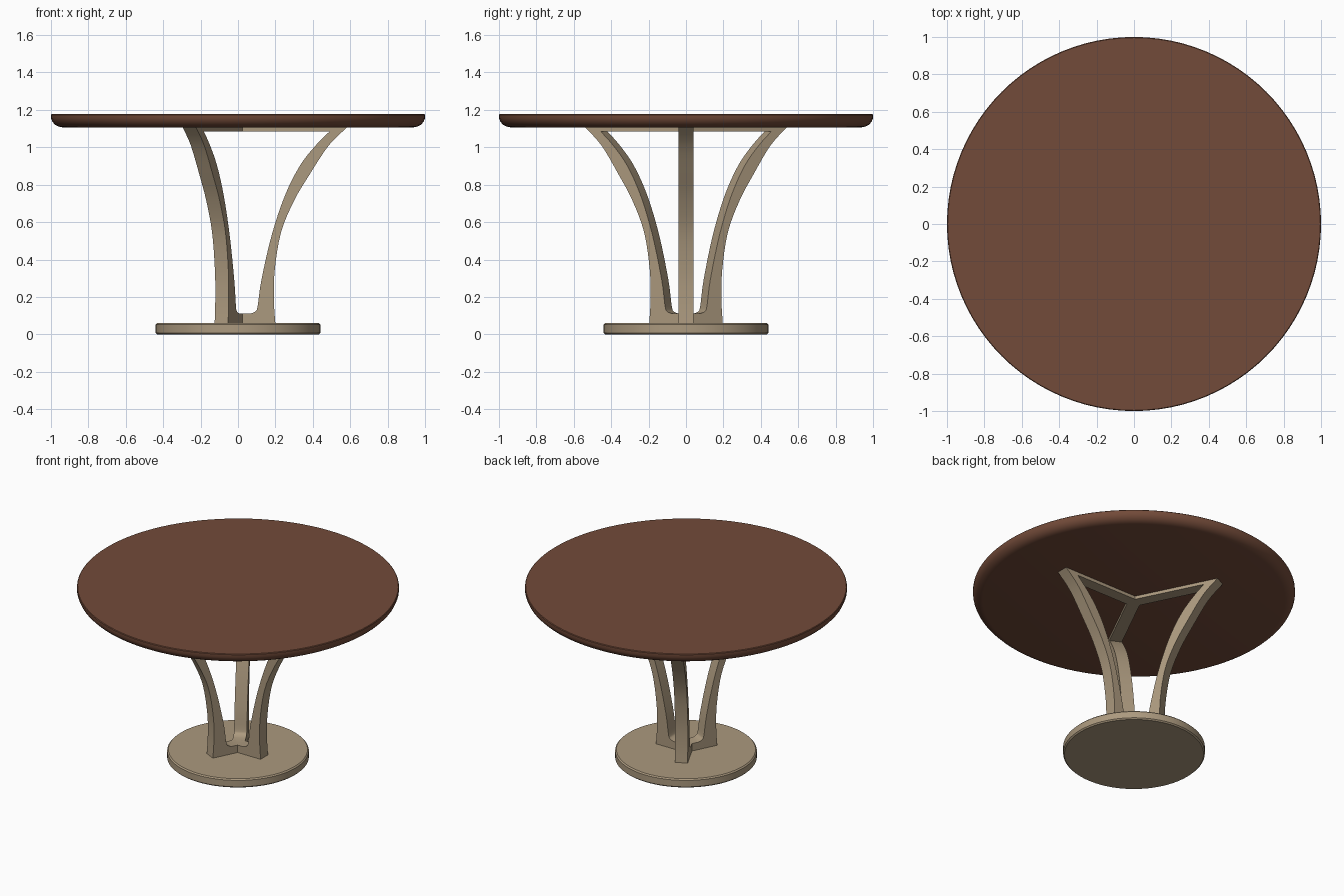
import bpy, bmesh, math
from mathutils import Matrix

cube = bpy.data.objects.get("Cube")
if cube:
    bpy.data.objects.remove(cube, do_unlink=True)


def make_material(name, rgb):
    mat = bpy.data.materials.new(name)
    mat.use_nodes = True
    mat.diffuse_color = (*rgb, 1)
    bsdf = mat.node_tree.nodes["Principled BSDF"]
    bsdf.inputs["Base Color"].default_value = (*rgb, 1)
    bsdf.inputs["Roughness"].default_value = 0.6
    return mat


wood = make_material("brown wood", (0.171, 0.070, 0.041))
beige = make_material("beige lacquer", (0.41, 0.32, 0.21))


def add_object(name, bm, mat, angle=30):
    bmesh.ops.recalc_face_normals(bm, faces=bm.faces)
    mesh = bpy.data.meshes.new(name)
    bm.to_mesh(mesh)
    bm.free()
    mesh.materials.append(mat)
    obj = bpy.data.objects.new(name, mesh)
    bpy.context.collection.objects.link(obj)
    bpy.ops.object.select_all(action="DESELECT")
    obj.select_set(True)
    bpy.context.view_layer.objects.active = obj
    bpy.ops.object.shade_smooth_by_angle(angle=math.radians(angle))
    return obj


def lathe(name, profile, mat, steps=96):
    """Stack rings of a (radius, z) profile and cap both ends."""
    bm = bmesh.new()
    rings = []
    for r, z in profile:
        rings.append([bm.verts.new((r * math.cos(math.tau * i / steps),
                                    r * math.sin(math.tau * i / steps), z))
                      for i in range(steps)])
    for low, high in zip(rings, rings[1:]):
        for i in range(steps):
            j = (i + 1) % steps
            bm.faces.new((low[i], low[j], high[j], high[i]))
    bm.faces.new(rings[0])
    bm.faces.new(rings[-1])
    return add_object(name, bm, mat)


def smooth_path(points, steps=4):
    """Catmull-Rom curve through the points."""
    pts = [points[0]] + points + [points[-1]]
    path = []
    for a, b, c, d in zip(pts, pts[1:], pts[2:], pts[3:]):
        for s in range(steps):
            t = s / steps
            path.append(tuple(
                0.5 * (2 * q + (r - p) * t + (2 * p - 5 * q + 4 * r - w) * t * t
                       + (3 * q - p - 3 * r + w) * t ** 3)
                for p, q, r, w in zip(a, b, c, d)))
    return path + [points[-1]]


# Round top with an undercut, rounded lower edge
lathe("table_top", [(0.94, 1.107), (0.96, 1.111), (0.978, 1.121), (0.992, 1.136),
                    (1.0, 1.155), (1.0, 1.174), (0.996, 1.178)], wood)

# Round foot plate with softened edges
lathe("base_plate", [(0.432, 0), (0.44, 0.008), (0.44, 0.052), (0.432, 0.06)], beige)

# Flared leg: outer curve, top bar, inner curve and hub in one side profile
outer = smooth_path([(0.2, 0.055), (0.192, 0.18), (0.196, 0.34), (0.23, 0.545),
                     (0.30, 0.715), (0.38, 0.85), (0.485, 1.01), (0.585, 1.108)])
inner = smooth_path([(0.49, 1.085), (0.415, 1.01), (0.33, 0.9), (0.25, 0.74),
                     (0.18, 0.53), (0.125, 0.29), (0.105, 0.15), (0.092, 0.122),
                     (0.065, 0.111)])
outline = [(0, 0.055)] + outer + [(0, 1.108), (0, 1.085)] + inner + [(0, 0.111)]
half_width = 0.04

for name, angle in (("leg_left", 0), ("leg_back", 116.5), ("leg_front", -116.5)):
    bm = bmesh.new()
    side = bm.faces.new([bm.verts.new((r, -half_width, z)) for r, z in outline])
    result = bmesh.ops.extrude_face_region(bm, geom=[side], use_keep_orig=True)
    moved = [v for v in result["geom"] if isinstance(v, bmesh.types.BMVert)]
    bmesh.ops.translate(bm, verts=moved, vec=(0, 2 * half_width, 0))
    bmesh.ops.rotate(bm, verts=bm.verts, cent=(0, 0, 0),
                     matrix=Matrix.Rotation(math.radians(angle), 3, "Z"))
    add_object(name, bm, beige)
